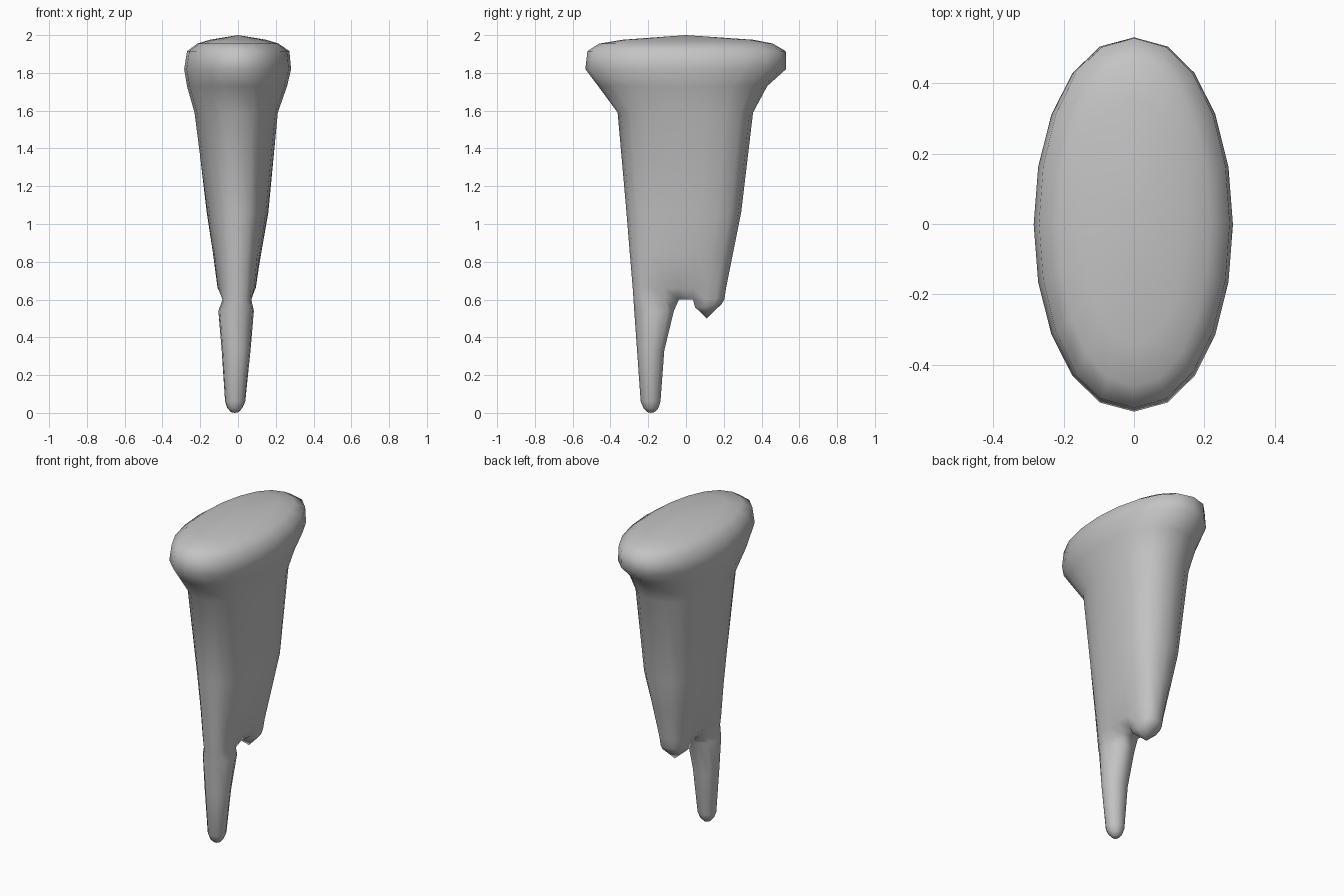
import bpy
import bmesh
from math import sin, cos, pi, copysign

cube = bpy.data.objects.get("Cube")
if cube:
    bpy.data.objects.remove(cube)

N = 20
bm = bmesh.new()


def body_ring(z, front, back, left, right, power=0.92, taper=0.0, waist=0.0):
    """Oval ring; index 0 is the front, N/4 the left side, N/2 the back."""
    mid, half = (front + back) / 2, (back - front) / 2
    ring = []
    for i in range(N):
        a = 2 * pi * i / N
        s, c = sin(a), cos(a)
        width = left if s > 0 else -right
        pinch = (1 - taper * c) * (1 - waist * abs(s) ** 6)
        x = copysign(abs(s) ** power, s) * width * pinch
        ring.append(bm.verts.new((x, mid - half * c, z)))
    return ring


def leg_ring(z, front, back, cx, rx, count):
    """Round ring that starts and ends at the rear, for the open front loop."""
    mid, half = (front + back) / 2, (back - front) / 2
    ring = []
    for i in range(count):
        a = 2 * pi * (i + 0.5) / count - pi
        ring.append(bm.verts.new((cx + rx * sin(a), mid - half * cos(a), z)))
    return ring


def bridge(a, b):
    n = len(a)
    for i in range(n):
        j = (i + 1) % n
        bm.faces.new((a[i], a[j], b[j], b[i]))


def fan(ring, tip):
    v = bm.verts.new(tip)
    for i in range(len(ring)):
        bm.faces.new((ring[i], ring[(i + 1) % len(ring)], v))


# Oval crown and tapering body, top to bottom:
# z, front, back, left, right, squareness, taper, waist
levels = [
    (1.975, -0.34, 0.36, 0.15, -0.15),
    (1.955, -0.46, 0.46, 0.215, -0.215),
    (1.915, -0.522, 0.528, 0.272, -0.27),
    (1.82, -0.533, 0.53, 0.281, -0.285),
    (1.73, -0.465, 0.43, 0.26, -0.27, 0.88, 0.03),
    (1.59, -0.362, 0.355, 0.215, -0.235, 0.8, 0.08, 0.02),
    (1.06, -0.315, 0.292, 0.167, -0.172, 0.72, 0.14, 0.06),
    (0.85, -0.298, 0.25, 0.13, -0.14, 0.7, 0.1, 0.06),
    (0.66, -0.282, 0.212, 0.1, -0.115, 0.68, 0.0, 0.06),
    (0.60, -0.278, 0.203, 0.093, -0.108, 0.68, 0.0, 0.45),
]
rings = [body_ring(*lv) for lv in levels]
fan(rings[0], (0, 0, 2.0))
for upper, lower in zip(rings, rings[1:]):
    bridge(upper, lower)

# Arched notch between the two prongs
q = N // 4
last = rings[-1]
bm.faces.new((last[q], last[q + 1], last[N - q - 1], last[N - q]))

# Long front prong
loop = last[N - q:] + last[:q + 1]
for z, front, back, cx, rx in (
    (0.54, -0.274, -0.06, -0.01, 0.095),
    (0.33, -0.259, -0.112, -0.01, 0.077),
    (0.06, -0.24, -0.133, -0.015, 0.054),
    (0.025, -0.225, -0.145, -0.017, 0.04),
    (0.004, -0.205, -0.165, -0.017, 0.02),
):
    nxt = leg_ring(z, front, back, cx, rx, len(loop))
    bridge(loop, nxt)
    loop = nxt
fan(loop, (-0.017, -0.185, 0))

# Short broken rear prong
stub = last[q + 1:N - q]
edge = []
for v in stub:
    edge.append(bm.verts.new((v.co.x * 0.9, 0.11 + (v.co.y - 0.11) * 0.85,
                              0.56 + 0.12 * max(0, v.co.y - 0.06))))
bridge(stub, edge)
fan(edge, (0, 0.11, 0.5))

bmesh.ops.recalc_face_normals(bm, faces=bm.faces)
mesh = bpy.data.meshes.new("two_pronged_body")
bm.to_mesh(mesh)
bm.free()
body = bpy.data.objects.new("two_pronged_body", mesh)
bpy.context.collection.objects.link(body)

# Plain grey surface
grey = bpy.data.materials.new("plain_grey")
grey.use_nodes = True
colour = (0.55, 0.55, 0.55, 1)
grey.diffuse_color = colour
grey.node_tree.nodes["Principled BSDF"].inputs["Base Color"].default_value = colour
mesh.materials.append(grey)
mesh.shade_smooth()
